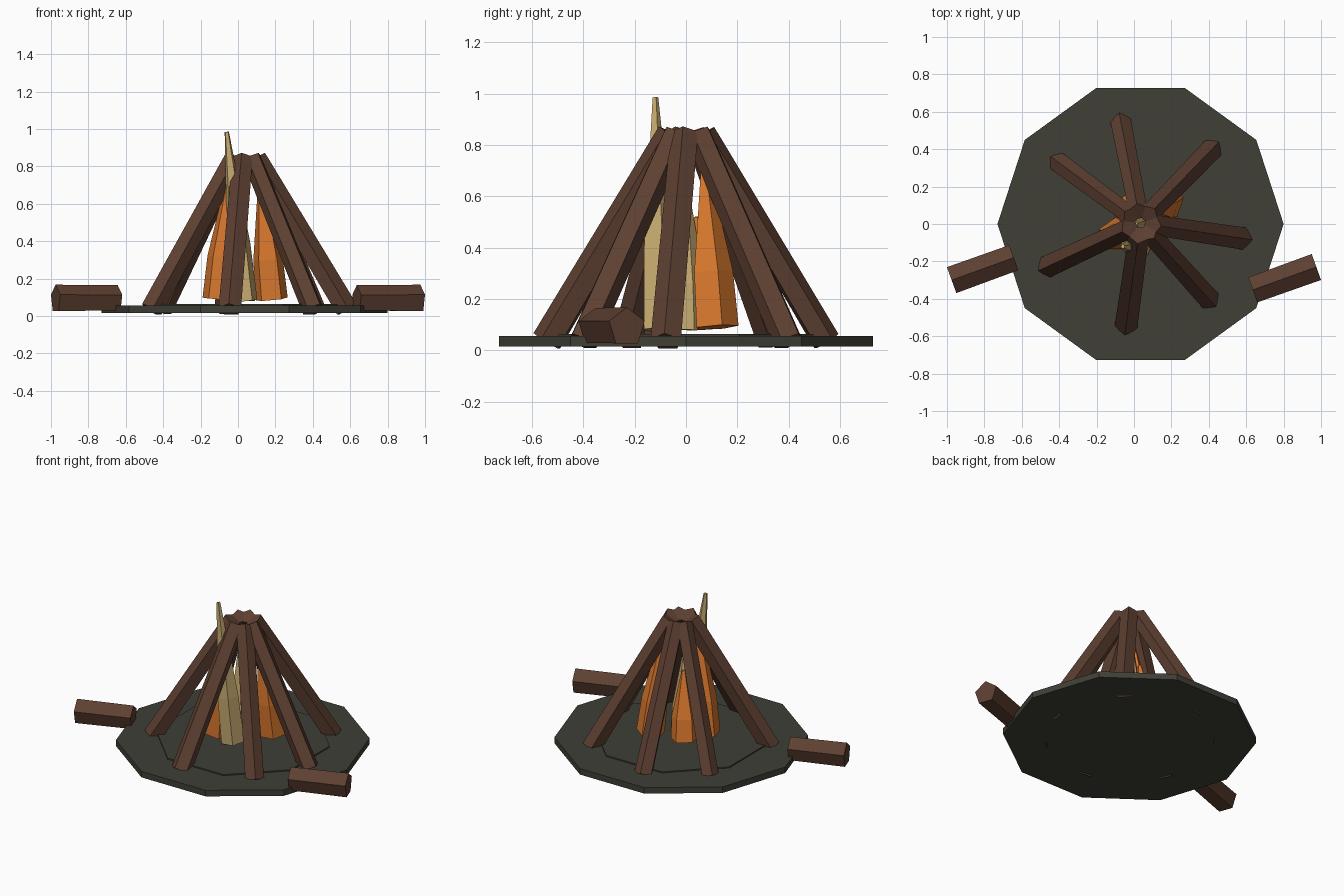
import bpy, bmesh, math
from mathutils import Vector

if "Cube" in bpy.data.objects:
    bpy.data.objects.remove(bpy.data.objects["Cube"])


def material(name, rgb):
    m = bpy.data.materials.new(name)
    m.diffuse_color = (*rgb, 1)
    m.use_nodes = True
    m.node_tree.nodes["Principled BSDF"].inputs["Base Color"].default_value = m.diffuse_color
    return m


BARK = material("bark brown", (0.11, 0.05, 0.031))
ASH = material("ash grey", (0.05, 0.05, 0.038))
ORANGE = material("flame orange", (0.70, 0.19, 0.027))
PALE = material("flame pale yellow", (0.56, 0.40, 0.16))
CX = 0.035  # centre of the fire pit


def loft(name, start, end, rings, sides, mat, up=(0, 0, 1), roll=0.0):
    """Faceted tapered bar; rings are (fraction along axis, radius), first corner toward 'up'."""
    a, b = Vector(start), Vector(end)
    axis = (b - a).normalized()
    u = Vector(up)
    u = (u - axis * u.dot(axis)).normalized()
    v = axis.cross(u)
    bm = bmesh.new()
    loops = []
    for t, r in rings:
        c = a.lerp(b, t)
        angs = [roll + 2 * math.pi * i / sides for i in range(sides)]
        loops.append([bm.verts.new(c + u * r * math.cos(g) + v * r * math.sin(g)) for g in angs])
    for lo, hi in zip(loops, loops[1:]):
        for i in range(sides):
            j = (i + 1) % sides
            bm.faces.new((lo[i], lo[j], hi[j], hi[i]))
    bm.faces.new(loops[0][::-1])
    bm.faces.new(loops[-1])
    bmesh.ops.recalc_face_normals(bm, faces=bm.faces)
    me = bpy.data.meshes.new(name)
    bm.to_mesh(me)
    bm.free()
    me.materials.append(mat)
    ob = bpy.data.objects.new(name, me)
    bpy.context.collection.objects.link(ob)
    return ob


# Ash bed: decagon slab with a thin raised octagon
loft("ash_bed", (CX, 0, 0.015), (CX, 0, 0.055), [(0, 0.765), (1, 0.765)], 10, ASH, up=(1, 0, 0))
loft("inner_ash", (CX, 0, 0.05), (CX, 0, 0.063), [(0, 0.537), (1, 0.537)], 8, ASH,
     up=(1, 0, 0), roll=math.pi / 8)

# Leaning five-sided logs: (direction in degrees, thickness)
logs = [(101, 0.058), (46, 0.061), (-8.5, 0.063), (-48, 0.06), (-98, 0.064), (-155, 0.062), (143.5, 0.056)]
for n, (deg, r) in enumerate(logs):
    d = Vector((math.cos(math.radians(deg)), math.sin(math.radians(deg)), 0))
    c = Vector((CX, 0.005, 0))
    loft(f"leaning_log_{n + 1}", c + d * 0.55 + Vector((0, 0, 0.034)),
         c + d * 0.062 + Vector((0, 0, 0.843)), [(0, r), (1, r * 0.9)], 5, BARK)

# Logs lying beside the pit
loft("side_log_left", (-0.975, -0.30, 0.09), (-0.643, -0.18, 0.09), [(0, 0.0775), (1, 0.075)], 5, BARK)
loft("side_log_right", (0.975, -0.23, 0.09), (0.635, -0.352, 0.09), [(0, 0.0775), (1, 0.075)], 5, BARK)

# Flames: base, tip, width, colour
flames = [
    ((0.18, 0.115, 0.09), (0.12, 0.07, 0.74), 0.09, ORANGE),
    ((-0.10, -0.06, 0.09), (-0.04, -0.07, 0.78), 0.095, ORANGE),
    ((-0.04, 0.075, 0.085), (-0.01, 0.04, 0.52), 0.085, ORANGE),
    ((0.035, -0.105, 0.08), (-0.06, -0.12, 0.985), 0.072, PALE),
    ((0.02, 0.01, 0.08), (0.01, 0.00, 0.62), 0.075, PALE),
]
for n, (base, tip, r, mat) in enumerate(flames):
    loft(f"flame_{n + 1}", base, tip, [(0, r), (0.33, r * 0.92), (1, 0.012)], 5, mat, up=(1, 0, 0), roll=0.3)
